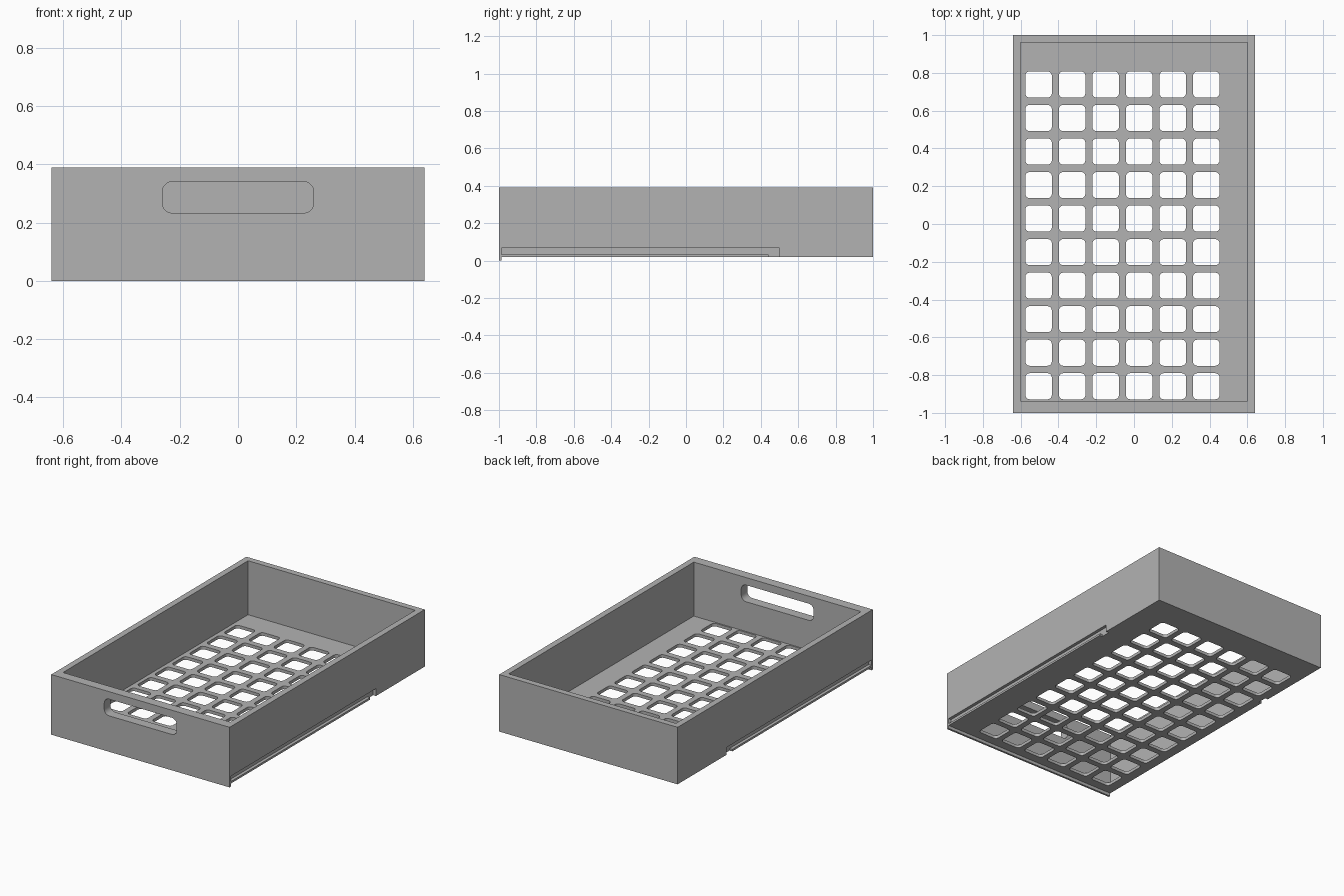
import bpy, bmesh, math
from mathutils import Vector

if "Cube" in bpy.data.objects:
    bpy.data.objects.remove(bpy.data.objects["Cube"])

HALF_W, TOP, BASE, FLOOR = 0.64, 0.39, 0.02, 0.04
LIP_BACK = -0.987

grey = bpy.data.materials.new("plain grey")
grey.use_nodes = True
grey.diffuse_color = (0.45, 0.45, 0.45, 1)
grey.node_tree.nodes["Principled BSDF"].inputs["Base Color"].default_value = (0.45, 0.45, 0.45, 1)


def rounded_rect(cu, cv, w, h, r, steps=5):
    """Outline of a rectangle with rounded corners."""
    pts = []
    for k, (su, sv) in enumerate([(1, 1), (-1, 1), (-1, -1), (1, -1)]):
        for i in range(steps + 1):
            a = math.pi / 2 * (k + i / steps)
            pts.append((cu + su * (w / 2 - r) + r * math.cos(a),
                        cv + sv * (h / 2 - r) + r * math.sin(a)))
    return pts


def rect(u0, u1, v0, v1):
    return [(u0, v0), (u1, v0), (u1, v1), (u0, v1)]


def add_prism(bm, outline, axis, lo, hi):
    """Extrude an outline along x, y or z."""
    place = {"x": lambda u, v, d: (d, u, v),
             "y": lambda u, v, d: (u, d, v),
             "z": lambda u, v, d: (u, v, d)}[axis]
    face = bm.faces.new([bm.verts.new(place(u, v, lo)) for u, v in outline])
    new = bmesh.ops.extrude_face_region(bm, geom=[face])["geom"]
    bmesh.ops.translate(bm, vec=Vector(place(0, 0, hi - lo)),
                        verts=[g for g in new if isinstance(g, bmesh.types.BMVert)])


def make_object(name, prisms):
    bm = bmesh.new()
    for p in prisms:
        add_prism(bm, *p)
    bmesh.ops.recalc_face_normals(bm, faces=bm.faces)
    mesh = bpy.data.meshes.new(name)
    bm.to_mesh(mesh)
    bm.free()
    mesh.materials.append(grey)
    obj = bpy.data.objects.new(name, mesh)
    bpy.context.collection.objects.link(obj)
    return obj


# Solid tray block
tray = make_object("tray", [(rect(-HALF_W, HALF_W, -1, 1), "z", 0, TOP)])

# Open inside, and the raised underside that leaves a lip at the front
cavity = (rect(-0.6, 0.6, -0.937, 0.96), "z", FLOOR, 0.6)
underside = (rect(LIP_BACK, 1.2, -0.2, BASE), "x", -1, 1)

# Grid of rounded floor holes
PITCH = 0.1775
holes = [(rounded_rect(-0.505 + i * PITCH, -0.859 + j * PITCH, 0.14, 0.138, 0.022), "z", -0.1, 0.1)
         for i in range(6) for j in range(10)]

# Hand slot through the front wall
handle = (rounded_rect(0, 0.287, 0.52, 0.108, 0.035), "y", -1.1, -0.8)

# Slide grooves in both sides, open downward at the rear end
groove_outline = [(LIP_BACK, 0.033), (0.44, 0.033), (0.44, -0.1),
                  (0.5, -0.1), (0.5, 0.068), (LIP_BACK, 0.068)]
grooves = [(groove_outline, "x", s * 0.62, s * 0.75) for s in (-1, 1)]

cutters = []
for name, prisms in [("inside_cutter", [cavity]), ("underside_cutter", [underside]),
                     ("floor_hole_cutter", holes), ("handle_cutter", [handle]),
                     ("groove_cutter", grooves)]:
    cutter = make_object(name, prisms)
    cutter.hide_render = True
    cutters.append(cutter)
    mod = tray.modifiers.new(name, "BOOLEAN")
    mod.operation, mod.solver, mod.object = "DIFFERENCE", "EXACT", cutter

# Bake the cuts and drop the cutters
bpy.context.view_layer.update()
evaluated = tray.evaluated_get(bpy.context.evaluated_depsgraph_get())
baked = bpy.data.meshes.new_from_object(evaluated)
tray.modifiers.clear()
tray.data = baked
for cutter in cutters:
    bpy.data.objects.remove(cutter)

# Smooth the rounded corners, keep edges sharp
bpy.ops.object.select_all(action="DESELECT")
tray.select_set(True)
bpy.context.view_layer.objects.active = tray
bpy.ops.object.shade_smooth_by_angle(angle=math.radians(30))
